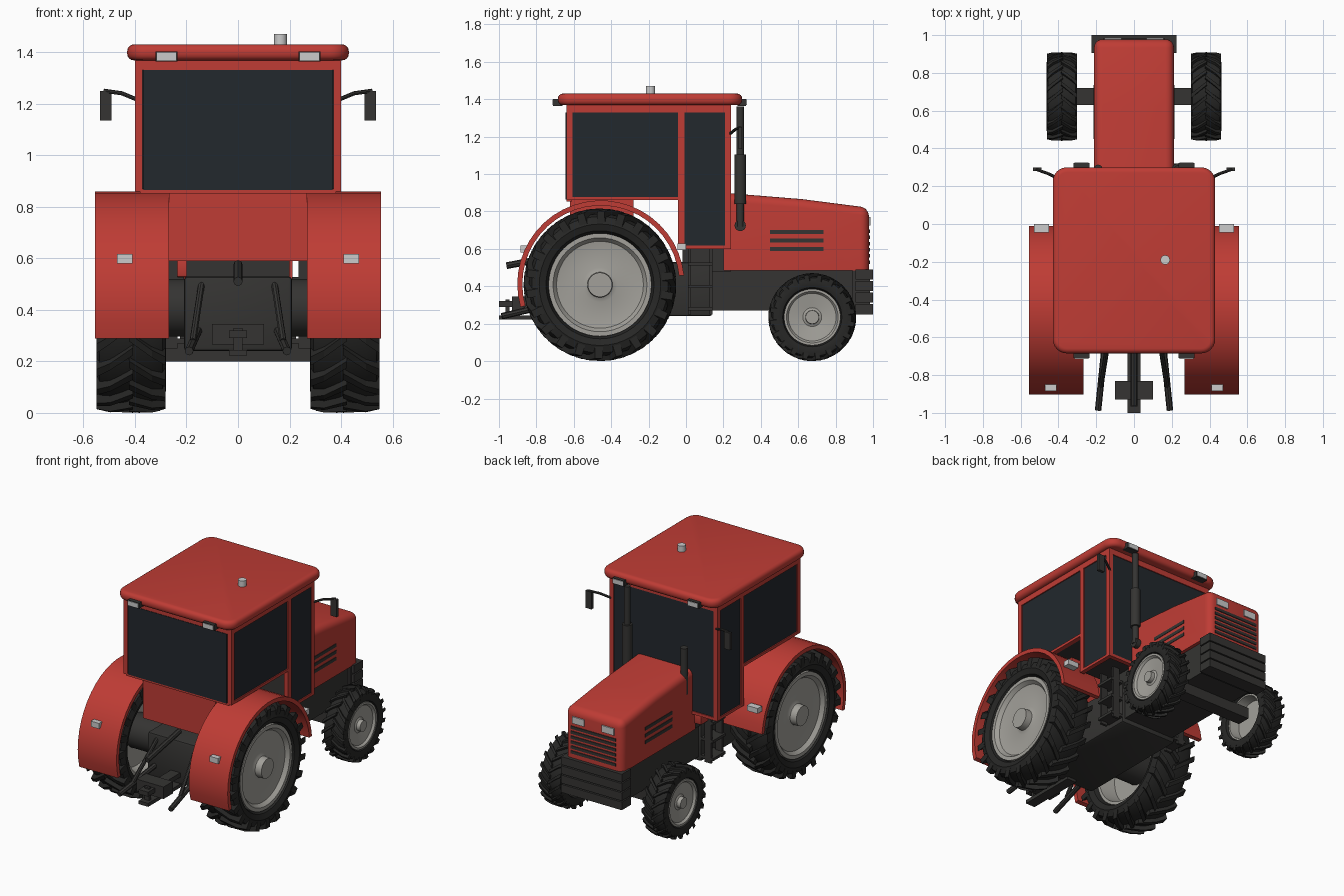
import bpy, bmesh
from math import sin, cos, pi, radians
from mathutils import Vector

if "Cube" in bpy.data.objects:
    bpy.data.objects.remove(bpy.data.objects["Cube"])


def material(name, r, g, b):
    m = bpy.data.materials.new(name)
    m.diffuse_color = (r, g, b, 1)
    m.use_nodes = True
    m.node_tree.nodes["Principled BSDF"].inputs["Base Color"].default_value = m.diffuse_color
    return m


RED = material("red_paint", 0.52, 0.045, 0.035)
DARK = material("dark_metal", 0.035, 0.034, 0.032)
RUBBER = material("rubber", 0.02, 0.02, 0.019)
GLASS = material("tinted_glass", 0.016, 0.021, 0.026)
RIM = material("rim_grey", 0.36, 0.35, 0.32)
LAMP = material("lamp", 0.6, 0.6, 0.62)


def finish(name, bm, mat, mirror=False, smooth=False):
    bmesh.ops.recalc_face_normals(bm, faces=bm.faces)
    me = bpy.data.meshes.new(name)
    bm.to_mesh(me)
    bm.free()
    ob = bpy.data.objects.new(name, me)
    bpy.context.collection.objects.link(ob)
    me.materials.append(mat)
    if mirror:
        ob.modifiers.new("Mirror", 'MIRROR')
    if smooth:
        bpy.ops.object.select_all(action='DESELECT')
        ob.select_set(True)
        bpy.context.view_layer.objects.active = ob
        bpy.ops.object.shade_smooth_by_angle(angle=radians(35))
    return ob


def add_box(bm, x0, x1, y0, y1, z0, z1):
    v = bmesh.ops.create_cube(bm, size=1)['verts']
    for p in v:
        p.co = ((x0 + x1) / 2 + p.co.x * (x1 - x0), (y0 + y1) / 2 + p.co.y * (y1 - y0),
                (z0 + z1) / 2 + p.co.z * (z1 - z0))


def boxes(name, mat, dims, mirror=False, bevel=0):
    bm = bmesh.new()
    for d in dims:
        add_box(bm, *d)
    if bevel:
        bmesh.ops.bevel(bm, geom=bm.edges[:], offset=bevel, segments=2, affect='EDGES', profile=0.5)
    return finish(name, bm, mat, mirror, bevel > 0)


def rods(name, mat, parts, mirror=False, segs=20):
    """parts: (start, end, radius)"""
    bm = bmesh.new()
    for a, b, r in parts:
        a, b = Vector(a), Vector(b)
        m = (b - a).to_track_quat('Z', 'Y').to_matrix().to_4x4()
        m.translation = (a + b) / 2
        bmesh.ops.create_cone(bm, cap_ends=True, segments=segs, radius1=r, radius2=r,
                              depth=(b - a).length, matrix=m)
    return finish(name, bm, mat, mirror, True)


def sweep(name, mat, profile, cy, cz, a0, a1, n, closed_profile=True):
    """Turn a (radius, x) profile about an x-parallel axis; mirrored to both sides."""
    bm = bmesh.new()
    full = abs(a1 - a0) > 359
    rings = []
    for i in range(n if full else n + 1):
        a = radians(a0 + (a1 - a0) * i / n)
        rings.append([bm.verts.new((x, cy + r * cos(a), cz + r * sin(a))) for r, x in profile])
    k = len(profile)
    for i in range(n):
        p, q = rings[i], rings[(i + 1) % len(rings)]
        for j in range(k if closed_profile else k - 1):
            bm.faces.new((p[j], p[(j + 1) % k], q[(j + 1) % k], q[j]))
    if not full:
        bm.faces.new(rings[0])
        bm.faces.new(rings[-1])
    bmesh.ops.remove_doubles(bm, verts=bm.verts, dist=0.0001)
    return finish(name, bm, mat, True, True)


def wheel(name, cx, cy, R, h, rim, lugs):
    # tyre carcass
    t = R * 0.93
    half = [(rim, 0.62), (rim * 1.07, 0.9), ((rim + t) / 2, 1.0), (t * 0.96, 0.9), (t, 0.6)]
    prof = [(r, cx - h * f) for r, f in half] + [(r, cx + h * f) for r, f in reversed(half)]
    sweep(name + "_tyre", RUBBER, prof, cy, R, 0, 360, 48)
    # chevron lugs, staggered left and right
    bm = bmesh.new()
    step = 2 * pi / lugs
    for i in range(lugs):
        for s in (-1, 1):
            a = i * step + (step / 2 if s > 0 else 0)
            quads = []
            for f, lag, lo, hi in ((-0.06, 0, t * .97, R), (0.6, step * .6, t * .97, R * .997),
                                   (0.99, step * .95, t * .88, R * .965)):
                w = step * (0.17 if f < .9 else 0.22)
                quads.append([bm.verts.new((cx + s * h * f, cy + r * cos(a + lag + d), R + r * sin(a + lag + d)))
                              for r, d in ((lo, -w), (hi, -w * .8), (hi, w * .8), (lo, w))])
            for p, q in zip(quads, quads[1:]):
                for j in range(4):
                    bm.faces.new((p[j], p[(j + 1) % 4], q[(j + 1) % 4], q[j]))
            bm.faces.new(quads[0])
            bm.faces.new(quads[-1])
    finish(name + "_lugs", bm, RUBBER, True)
    # dished rim with hub
    face = [(0, .93), (.24, .93), (.25, .6), (.34, .52), (.86, .68), (.93, .86), (1.02, .86), (1.02, .6)]
    prof = [(rim * r, cx + h * f) for r, f in face]
    prof += [(rim * 1.02, cx - h * .7), (rim * .95, cx - h * .7), (rim * .88, cx + h * .1), (0, cx + h * .1)]
    sweep(name + "_rim", RIM, prof, cy, R, 0, 360, 48, False)


wheel("rear_wheel", 0.415, -0.46, 0.408, 0.135, 0.27, 22)
wheel("front_wheel", 0.382, 0.675, 0.235, 0.08, 0.148, 20)

# fenders with lamps
sweep("rear_fender", RED, [(0.42, 0.268), (0.447, 0.268), (0.447, 0.555), (0.42, 0.555)], -0.455, 0.412, 6, 196, 24)
boxes("fender_front_lamp", LAMP, [(0.45, 0.53, -0.045, 0.0, 0.595, 0.63)], True)
boxes("fender_rear_lamp", LAMP, [(0.41, 0.47, -0.885, -0.84, 0.58, 0.617)], True)

# hood: side profile pulled across, top and front edges rounded
bm = bmesh.new()
side = [(0.2, 0.485), (0.978, 0.485), (0.978, 0.82), (0.62, 0.866), (0.2, 0.9)]
f = bm.faces.new([bm.verts.new((-0.212, y, z)) for y, z in side])
new = bmesh.ops.extrude_face_region(bm, geom=[f])['geom']
bmesh.ops.translate(bm, vec=(0.424, 0, 0), verts=[g for g in new if isinstance(g, bmesh.types.BMVert)])
edges = []
for e in bm.edges:
    m = (e.verts[0].co + e.verts[1].co) / 2
    across = abs(e.verts[0].co.x - e.verts[1].co.x) > 0.1
    if m.z > 0.6 and m.y > 0.3 and not (across and m.y < 0.9):
        edges.append(e)
bmesh.ops.bevel(bm, geom=edges, offset=0.045, segments=5, affect='EDGES', profile=0.5)
finish("hood", bm, RED, smooth=True)
boxes("hood_side_vents", DARK, [(0.2, 0.215, 0.45, 0.735, z - 0.011, z + 0.011) for z in (0.6, 0.645, 0.69)], True)
boxes("front_grille", DARK, [(-0.165, 0.165, 0.96, 0.983, z, z + 0.019) for z in (0.52, 0.553, 0.586, 0.619, 0.652, 0.685)])
boxes("headlight", LAMP, [(0.065, 0.155, 0.96, 0.986, 0.725, 0.77)], True)

# chassis, transmission, axles and front weights
boxes("front_frame", DARK, [(-0.19, 0.19, 0.1, 0.93, 0.27, 0.487)])
boxes("transmission", DARK, [(-0.21, 0.21, -0.66, 0.14, 0.24, 0.53)], bevel=0.015)
boxes("front_weights", DARK, [(-0.205, 0.205, 0.89, 0.985, 0.255, 0.49)] +
      [(-0.225, 0.225, 0.905, 1.0, z, z + 0.054) for z in (0.25, 0.312, 0.374, 0.436)])
rods("rear_axle", DARK, [((0.15, -0.46, 0.408), (0.44, -0.46, 0.408), 0.112)], True, 32)
boxes("front_axle", DARK, [(-0.32, 0.32, 0.63, 0.72, 0.2, 0.275)])
boxes("cab_support", DARK, [(-0.2, 0.2, 0.12, 0.24, 0.48, 0.6), (-0.2, 0.2, -0.02, 0.12, 0.5, 0.6)])
boxes("side_tank", RED, [(-0.262, -0.14, 0.1, 0.215, 0.525, 0.61)], bevel=0.012)

# access steps
boxes("access_steps", DARK, [(0.235, 0.285, y, y + 0.016, 0.25, 0.61) for y in (0.01, 0.126)] +
      [(0.21, 0.3, 0.01, 0.142, z, z + 0.018) for z in (0.27, 0.39, 0.51)], True)

# cab frame
boxes("cab_side_frame", RED,
      [(0.37, 0.4, -0.64, -0.607, 0.86, 1.375), (0.37, 0.4, -0.043, -0.008, 0.6, 1.375),
       (0.37, 0.4, 0.208, 0.24, 0.6, 1.375), (0.37, 0.4, -0.61, 0.21, 1.33, 1.375),
       (0.37, 0.4, -0.61, -0.04, 0.86, 0.878), (0.37, 0.4, -0.01, 0.21, 0.6, 0.618)], True)
boxes("cab_cross_frame", RED,
      [(-0.38, 0.38, -0.64, -0.61, 1.33, 1.375), (-0.38, 0.38, -0.64, -0.61, 0.852, 0.868),
       (-0.38, 0.38, 0.21, 0.24, 1.33, 1.375), (-0.38, 0.38, 0.21, 0.24, 0.6, 0.62)])
boxes("cab_rear_base", RED, [(-0.268, 0.268, -0.62, -0.28, 0.59, 0.865)])
boxes("cab_floor", DARK, [(-0.38, 0.38, -0.62, -0.03, 0.862, 0.872), (-0.38, 0.38, -0.03, 0.22, 0.605, 0.615),
                          (-0.38, 0.38, -0.035, -0.025, 0.605, 0.87)])
# cab glass
boxes("side_windows", GLASS, [(0.382, 0.393, -0.615, -0.035, 0.87, 1.34), (0.382, 0.393, -0.015, 0.215, 0.61, 1.34)], True)
boxes("rear_window", GLASS, [(-0.366, 0.366, -0.643, -0.62, 0.865, 1.33)])
boxes("windscreen", GLASS, [(-0.372, 0.372, 0.222, 0.234, 0.615, 1.335)])

# roof: rounded plan, soft rim, slight crown
bm = bmesh.new()
add_box(bm, -0.43, 0.43, -0.685, 0.3, 1.368, 1.43)
up = [e for e in bm.edges if abs(e.verts[0].co.z - e.verts[1].co.z) > 0.01]
bmesh.ops.bevel(bm, geom=up, offset=0.075, segments=6, affect='EDGES', profile=0.5)
flat = [e for e in bm.edges if abs(e.verts[0].co.z - e.verts[1].co.z) < 0.001]
bmesh.ops.bevel(bm, geom=flat, offset=0.026, segments=4, affect='EDGES', profile=0.5)
finish("roof", bm, RED, smooth=True)
rods("beacon", LAMP, [((0.165, -0.19, 1.42), (0.165, -0.19, 1.47), 0.025)])
boxes("roof_lamp_housing", DARK, [(0.235, 0.32, -0.71, -0.66, 1.364, 1.402), (0.235, 0.32, 0.275, 0.322, 1.364, 1.402)], True)
boxes("roof_lamp", LAMP, [(0.24, 0.315, -0.714, -0.7, 1.368, 1.398), (0.24, 0.315, 0.31, 0.326, 1.368, 1.398)], True)

# mirrors
rods("mirror_arm", DARK, [((0.39, 0.235, 1.215), (0.45, 0.265, 1.24), 0.008), ((0.45, 0.265, 1.24), (0.52, 0.29, 1.25), 0.008)], True, 8)
boxes("mirror", DARK, [(0.49, 0.535, 0.28, 0.3, 1.135, 1.25)], True)

# exhaust on the right, air intake on the left
rods("exhaust", DARK, [((0.232, 0.29, 0.72), (0.232, 0.29, 1.36), 0.02), ((0.232, 0.29, 0.84), (0.232, 0.29, 1.105), 0.031),
                       ((0.17, 0.29, 0.725), (0.245, 0.29, 0.725), 0.03)])
rods("air_intake", DARK, [((-0.19, 0.29, 0.75), (-0.19, 0.29, 1.06), 0.024)])

# three-point hitch and drawbar
rods("lower_link", DARK, [((0.15, -0.6, 0.33), (0.19, -0.985, 0.24), 0.017), ((0.14, -0.64, 0.51), (0.175, -0.86, 0.28), 0.013)], True, 8)
rods("top_link", DARK, [((0, -0.62, 0.575), (0, -0.96, 0.51), 0.018)], segs=8)
boxes("drawbar", DARK, [(-0.1, 0.1, -0.93, -0.83, 0.265, 0.345), (-0.035, 0.035, -1.0, -0.6, 0.29, 0.32),
                        (-0.018, 0.018, -0.965, -0.945, 0.23, 0.33), (-0.035, 0.035, -1.0, -0.6, 0.222, 0.245)])
